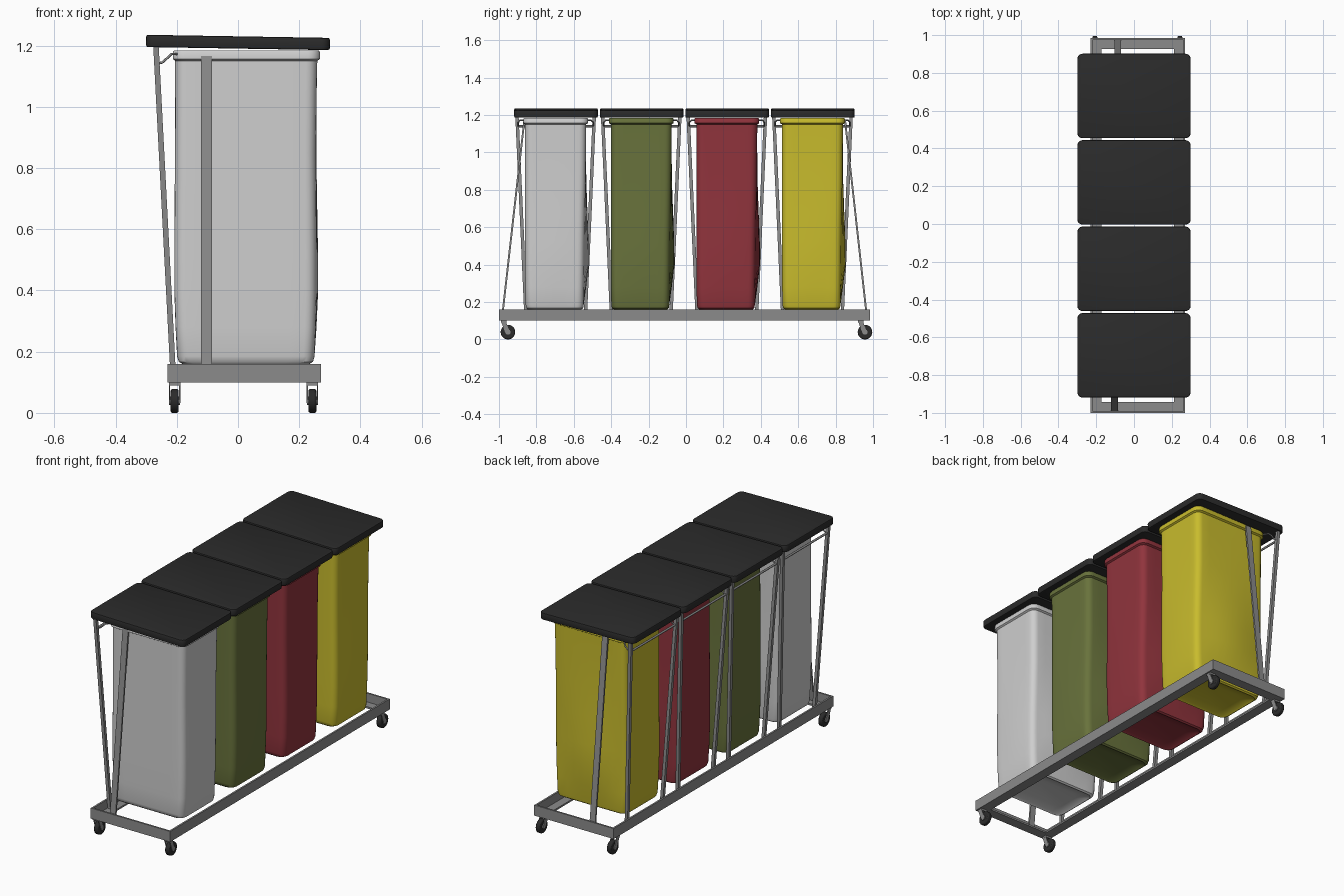
import bpy, bmesh, math
from mathutils import Vector

if "Cube" in bpy.data.objects:
    bpy.data.objects.remove(bpy.data.objects["Cube"])


def mat(name, r, g, b):
    m = bpy.data.materials.new(name)
    m.diffuse_color = (r, g, b, 1)
    m.use_nodes = True
    m.node_tree.nodes["Principled BSDF"].inputs["Base Color"].default_value = m.diffuse_color
    return m


STEEL = mat("grey steel", 0.26, 0.26, 0.26)
BLACK = mat("black plastic", 0.024, 0.024, 0.024)
BAGS = [("white", mat("white bag", 0.62, 0.62, 0.62)),
        ("green", mat("green bag", 0.14, 0.17, 0.045)),
        ("red", mat("red bag", 0.28, 0.034, 0.046)),
        ("yellow", mat("yellow bag", 0.58, 0.50, 0.026))]


def finish(name, bm, material, smooth=False):
    bmesh.ops.recalc_face_normals(bm, faces=bm.faces)
    me = bpy.data.meshes.new(name)
    bm.to_mesh(me)
    bm.free()
    ob = bpy.data.objects.new(name, me)
    bpy.context.collection.objects.link(ob)
    me.materials.append(material)
    if smooth:
        bpy.context.view_layer.objects.active = ob
        ob.select_set(True)
        bpy.ops.object.shade_smooth_by_angle(angle=math.radians(40))
        ob.select_set(False)
    return ob


def add_box(bm, x0, x1, y0, y1, z0, z1):
    vs = bmesh.ops.create_cube(bm, size=1)["verts"]
    for v in vs:
        v.co = Vector((x0 + (v.co.x + .5) * (x1 - x0),
                       y0 + (v.co.y + .5) * (y1 - y0),
                       z0 + (v.co.z + .5) * (z1 - z0)))
    return vs


def sheared_bar(name, bottom, top, wx, wy):
    """Rectangular bar leaning from bottom to top, with level ends."""
    bm = bmesh.new()
    for v in bmesh.ops.create_cube(bm, size=1)["verts"]:
        p = Vector(top if v.co.z > 0 else bottom)
        v.co = p + Vector((v.co.x * wx, v.co.y * wy, 0))
    return finish(name, bm, STEEL)


def rod(name, pts, radius):
    cu = bpy.data.curves.new(name, "CURVE")
    cu.dimensions = "3D"
    cu.bevel_depth = radius
    cu.bevel_resolution = 2
    cu.use_fill_caps = True
    sp = cu.splines.new("POLY")
    sp.points.add(len(pts) - 1)
    for p, c in zip(sp.points, pts):
        p.co = (*c, 1)
    ob = bpy.data.objects.new(name, cu)
    bpy.context.collection.objects.link(ob)
    cu.materials.append(STEEL)
    return ob


def ring(x0, x1, y0, y1, r, bulge=0.0, n=5, m=8):
    """Rounded rectangle outline; bulge pushes out the +y and +x sides."""
    pts = []
    corners = [(x1 - r, y1 - r), (x0 + r, y1 - r), (x0 + r, y0 + r), (x1 - r, y0 + r)]
    for k, (cx, cy) in enumerate(corners):
        for i in range(n + 1):
            a = math.pi / 2 * (k + i / n)
            pts.append(Vector((cx + r * math.cos(a), cy + r * math.sin(a))))
        nx, ny = corners[(k + 1) % 4]
        a = math.pi / 2 * (k + 1)
        p, q = pts[-1].copy(), Vector((nx + r * math.cos(a), ny + r * math.sin(a)))
        for i in range(1, m):
            w = math.sin(math.pi * i / m) * bulge
            d = Vector((0, w)) if k == 0 else Vector((w * .2, 0)) if k == 3 else Vector((0, 0))
            pts.append(p.lerp(q, i / m) + d)
    return pts


def loft(name, levels, material):
    bm = bmesh.new()
    rows = [[bm.verts.new((p.x, p.y, z)) for p in pts] for z, pts in levels]
    for a, b in zip(rows, rows[1:]):
        for i in range(len(a)):
            j = (i + 1) % len(a)
            bm.faces.new((a[i], a[j], b[j], b[i]))
    bm.faces.new(rows[0])
    return finish(name, bm, material, True)


# base frame of angle iron: upright wall and inward flange
X0, X1, Y0, Y1, ZB, ZT, W, T = -0.231, 0.271, -1.0, 0.984, 0.10, 0.16, 0.058, 0.01
bm = bmesh.new()
for t, zb, zt in ((T, ZB, ZT), (W, ZB, ZB + T)):
    add_box(bm, X0, X0 + t, Y0, Y1, zb, zt)
    add_box(bm, X1 - t, X1, Y0, Y1, zb, zt)
    add_box(bm, X0 + t, X1 - t, Y0, Y0 + t, zb, zt)
    add_box(bm, X0 + t, X1 - t, Y1 - t, Y1, zb, zt)
finish("base_frame", bm, STEEL)

# casters: fork, mount plate, tyre and hub
for i, (x, y) in enumerate([(-0.207, -0.952), (0.243, -0.952), (-0.207, 0.957), (0.243, 0.957)]):
    bm = bmesh.new()
    for s in (-1, 1):
        for v in add_box(bm, x + s * .0165 - .002, x + s * .0165 + .002, y - .013, y + .013, .032, .096):
            if v.co.z > .05:
                v.co.y -= .024
    add_box(bm, x - .019, x + .019, y - .038, y - .008, .09, .101)
    finish(f"caster_fork_{i}", bm, STEEL)
    for part, rad, wid, m in (("tyre", .039, .026, BLACK), ("hub", .014, .036, STEEL)):
        bpy.ops.mesh.primitive_cylinder_add(vertices=28, radius=rad, depth=wid,
                                            location=(x, y, .039), rotation=(0, math.pi / 2, 0))
        ob = bpy.context.object
        ob.name = f"caster_{part}_{i}"
        ob.data.materials.append(m)
        if part == "tyre":
            bv = ob.modifiers.new("round", "BEVEL")
            bv.width, bv.segments = .006, 2
        bpy.ops.object.shade_smooth_by_angle(angle=math.radians(40))

# flat end braces leaning inwards
sheared_bar("front_brace", (-0.103, -0.984, 0.11), (-0.103, -0.864, 1.175), .035, .01)
sheared_bar("back_brace", (-0.086, 0.968, 0.11), (-0.086, 0.85, 1.175), .035, .01)

for i, (colour, m) in enumerate(BAGS):
    c = -0.697 + 0.4577 * i
    # bag: rounded bottom, bulging body, folded rim
    spec = [(.176, -.13, .18, -.09, .08, .05, 0), (.166, -.175, .225, -.138, .128, .04, 0),
            (.160, -.182, .234, -.148, .138, .038, 0), (.167, -.193, .245, -.156, .147, .036, 0),
            (.185, -.199, .250, -.160, .150, .036, 0), (.28, -.204, .254, -.162, .151, .036, .012),
            (.40, -.208, .257, -.163, .153, .036, .024), (.52, -.208, .257, -.163, .154, .036, .022),
            (.68, -.207, .256, -.163, .157, .036, .013), (.85, -.206, .255, -.163, .160, .036, .004),
            (1.05, -.205, .257, -.163, .162, .036, 0), (1.150, -.205, .259, -.163, .163, .036, 0),
            (1.156, -.213, .268, -.173, .173, .04, 0), (1.178, -.213, .268, -.173, .173, .04, 0),
            (1.184, -.209, .264, -.169, .169, .038, 0), (1.182, -.200, .255, -.160, .160, .034, 0),
            (1.14, -.198, .252, -.157, .157, .034, 0)]
    loft(f"{colour}_bag", [(z, ring(a, b, c + d, c + e, r, bu)) for z, a, b, d, e, r, bu in spec], m)

    # lid, hinged slightly higher at the left
    bm = bmesh.new()
    vs = add_box(bm, -.3, .3, -.2235, .2235, -.02, .02)
    upright = [e for e in bm.edges if abs(e.verts[0].co.z - e.verts[1].co.z) > .01]
    bmesh.ops.bevel(bm, geom=upright, offset=.028, segments=5, affect="EDGES", profile=.5)
    rims = [e for e in bm.edges if abs(e.verts[0].co.z - e.verts[1].co.z) < .001]
    bmesh.ops.bevel(bm, geom=rims, offset=.006, segments=2, affect="EDGES", profile=.5)
    lid = finish(f"{colour}_lid", bm, BLACK, True)
    lid.location = (0, c + .002, 1.21)
    lid.rotation_euler = (0, .0167, 0)

    # leaning posts with cross bar and hooks to the bag rim
    for side, s in (("front", -1), ("back", 1)):
        sheared_bar(f"{colour}_{side}_post", (-.211, c + s * .158, .11), (-.268, c + s * .207, 1.2), .018, .018)
        y = c + s * .2
        rod(f"{colour}_{side}_hook", [(-.264, y, 1.14), (-.247, y, 1.145), (-.23, y, 1.16),
                                      (-.218, y - s * .01, 1.172), (-.2, y - s * .035, 1.172)], .004)
    rod(f"{colour}_cross_bar", [(-.264, c - .205, 1.14), (-.264, c + .205, 1.14)], .006)
